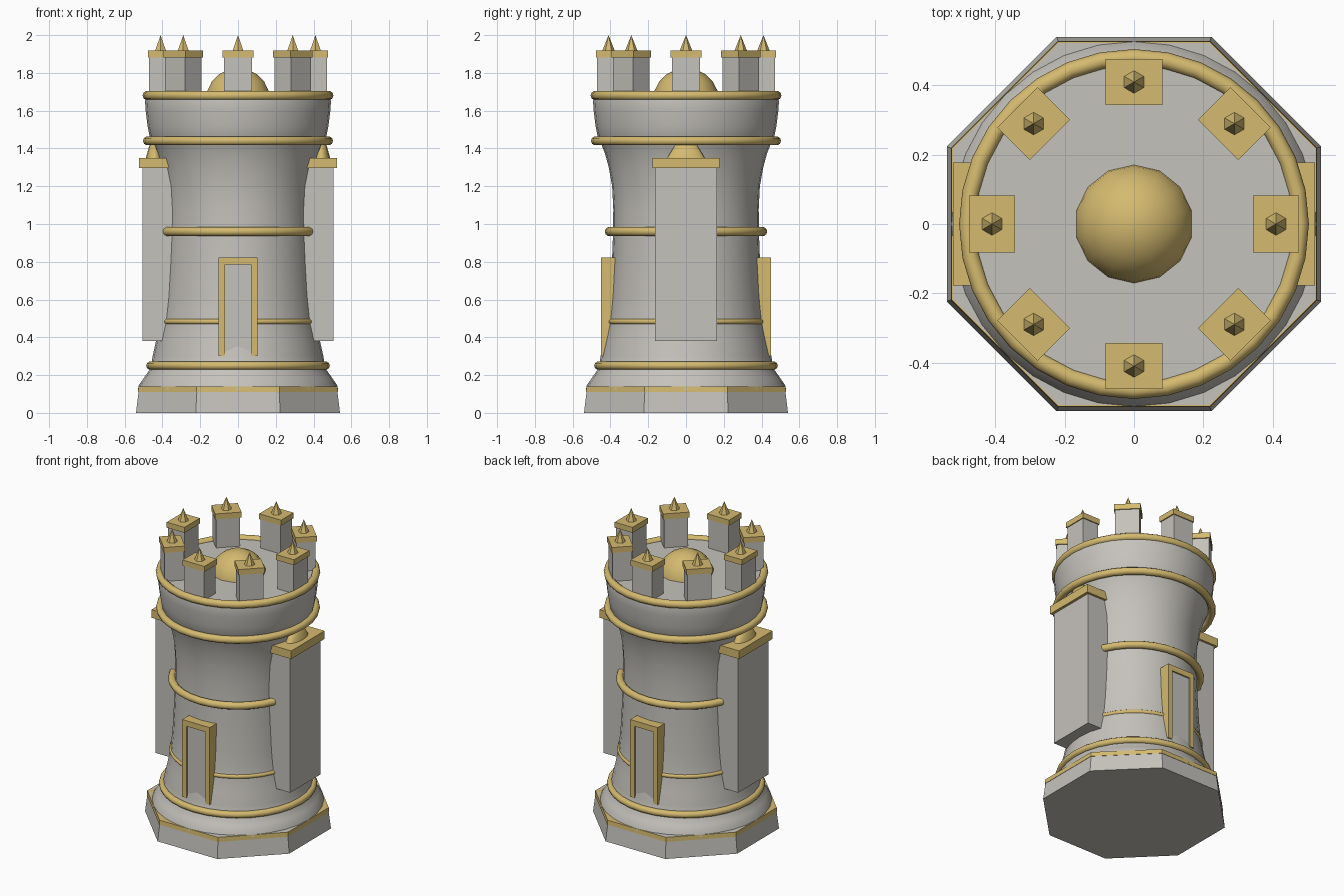
import bpy, math

if "Cube" in bpy.data.objects:
    bpy.data.objects.remove(bpy.data.objects["Cube"])


def material(name, rgb):
    m = bpy.data.materials.new(name)
    m.diffuse_color = (*rgb, 1)
    m.use_nodes = True
    m.node_tree.nodes["Principled BSDF"].inputs["Base Color"].default_value = m.diffuse_color
    return m


STONE = material("pale stone", (0.56, 0.54, 0.50))
GOLD = material("gold trim", (0.66, 0.49, 0.16))
SEG = 32


def finish(name, mat, smooth=False):
    ob = bpy.context.object
    ob.name = name
    ob.data.materials.append(mat)
    if smooth:
        bpy.ops.object.shade_smooth_by_angle(angle=math.radians(40))
    return ob


def box(name, mat, centre, size, turn=0.0):
    bpy.ops.mesh.primitive_cube_add(size=1, location=centre, rotation=(0, 0, turn))
    bpy.context.object.scale = size
    return finish(name, mat)


def ring(name, z, major, minor):
    bpy.ops.mesh.primitive_torus_add(location=(0, 0, z), major_radius=major, minor_radius=minor,
                                     major_segments=SEG, minor_segments=10)
    return finish(name, GOLD, True)


def octagon(name, mat, z0, z1, flat0, flat1):
    # flat0 and flat1 are centre-to-side distances
    k = 1 / math.cos(math.pi / 8)
    bpy.ops.mesh.primitive_cone_add(vertices=8, radius1=flat0 * k, radius2=flat1 * k, depth=z1 - z0,
                                    location=(0, 0, (z0 + z1) / 2), rotation=(0, 0, math.pi / 8))
    return finish(name, mat)


def lathe(name, mat, profile):
    verts, faces = [], []
    for r, z in profile:
        for i in range(SEG):
            a = math.tau * i / SEG
            verts.append((r * math.cos(a), r * math.sin(a), z))
    for j in range(len(profile) - 1):
        for i in range(SEG):
            n = (i + 1) % SEG
            faces.append((j * SEG + i, j * SEG + n, (j + 1) * SEG + n, (j + 1) * SEG + i))
    faces.append(tuple(reversed(range(SEG))))
    faces.append(tuple(range(len(verts) - SEG, len(verts))))
    me = bpy.data.meshes.new(name)
    me.from_pydata(verts, [], faces)
    ob = bpy.data.objects.new(name, me)
    bpy.context.collection.objects.link(ob)
    bpy.ops.object.select_all(action='DESELECT')
    bpy.context.view_layer.objects.active = ob
    ob.select_set(True)
    return finish(name, mat, True)


# Octagonal foot and its gold band
octagon("foot", STONE, 0, 0.14, 0.54, 0.523)
octagon("foot_band", GOLD, 0.11, 0.14, 0.529, 0.527)

# Round tower body with waist and flared head
lathe("tower_body", STONE, [
    (0.529, 0.125), (0.526, 0.145), (0.495, 0.19), (0.463, 0.235), (0.452, 0.3), (0.432, 0.39),
    (0.414, 0.48), (0.401, 0.62), (0.392, 0.8), (0.386, 0.96), (0.385, 1.08), (0.391, 1.2),
    (0.409, 1.3), (0.428, 1.37), (0.447, 1.42), (0.467, 1.46), (0.479, 1.52), (0.489, 1.6),
    (0.492, 1.65), (0.485, 1.685)])

# Gold rings around the body
ring("lower_ring", 0.25, 0.464, 0.022)
ring("thin_ring", 0.483, 0.409, 0.014)
ring("middle_ring", 0.96, 0.406, 0.024)
ring("head_lower_ring", 1.44, 0.479, 0.024)
ring("head_upper_ring", 1.68, 0.48, 0.025)

# Dome on the roof
bpy.ops.mesh.primitive_uv_sphere_add(segments=14, ring_count=10, radius=0.176, location=(0, 0, 1.65))
finish("roof_dome", GOLD, True)

# Battlements with caps and spikes
for i in range(8):
    a = i * math.pi / 4
    x, y = 0.41 * math.cos(a), 0.41 * math.sin(a)
    box("merlon", STONE, (x, y, 1.775), (0.12, 0.15, 0.22), a)
    box("merlon_cap", GOLD, (x, y, 1.90), (0.133, 0.164, 0.037), a)
    bpy.ops.mesh.primitive_cone_add(vertices=6, radius1=0.034, radius2=0, depth=0.085,
                                    location=(x, y, 1.9575))
    finish("merlon_spike", GOLD)

for s in (-1, 1):
    # Side buttresses with cap and small pointed roof
    box("buttress", STONE, (s * 0.405, 0, 0.84), (0.2, 0.326, 0.92))
    box("buttress_cap", GOLD, (s * 0.4325, 0, 1.323), (0.181, 0.356, 0.055))
    bpy.ops.mesh.primitive_cone_add(vertices=12, radius1=0.1, radius2=0, depth=0.16,
                                    location=(s * 0.442, 0, 1.43))
    bpy.context.object.scale = (0.46, 1, 1)
    finish("buttress_roof", GOLD, True)

    # Door panel with gold frame, front and back
    box("door_panel", STONE, (0, s * 0.3925, 0.545), (0.15, 0.095, 0.49))
    for t in (-1, 1):
        box("door_jamb", GOLD, (t * 0.0865, s * 0.399, 0.56), (0.033, 0.102, 0.52))
    box("door_lintel", GOLD, (0, s * 0.399, 0.804), (0.206, 0.102, 0.038))
